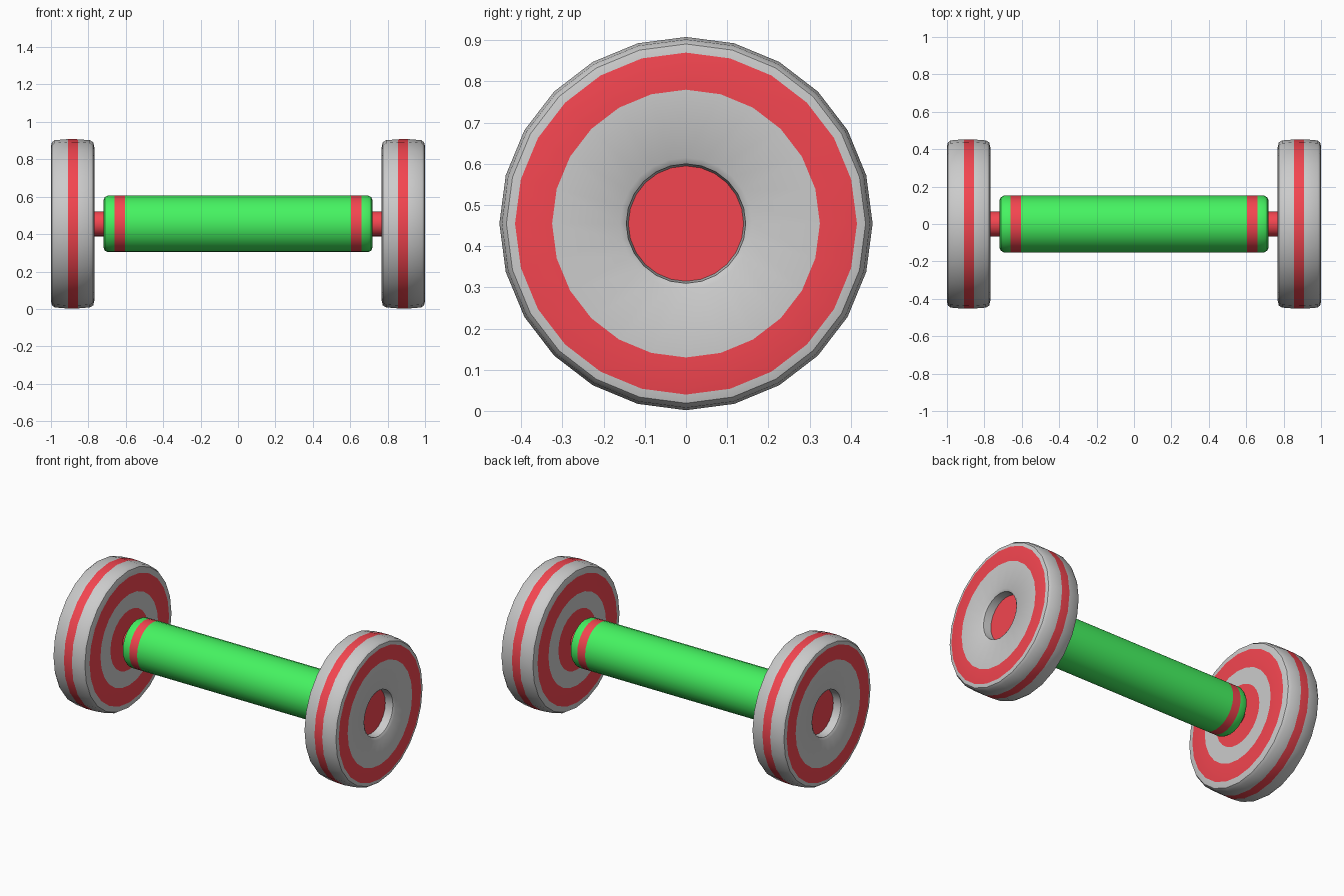
import bpy, bmesh, math

if "Cube" in bpy.data.objects:
    bpy.data.objects.remove(bpy.data.objects["Cube"])

SIDES = 24
AXIS_Z = 0.455


def material(name, rgb):
    m = bpy.data.materials.new(name)
    m.diffuse_color = (*rgb, 1)
    m.use_nodes = True
    m.node_tree.nodes["Principled BSDF"].inputs["Base Color"].default_value = m.diffuse_color
    return m


MATS = [material("grey", (0.8, 0.8, 0.8)),
        material("red", (0.9, 0.06, 0.08)),
        material("green", (0.06, 0.9, 0.12))]
GREY, RED, GREEN = range(3)


def lathe(name, profile, colours, side=1):
    """Revolve (x, radius) points about the x axis; one colour per segment."""
    bm = bmesh.new()
    rings = []
    for x, r in profile:
        if r == 0:
            rings.append([bm.verts.new((x * side, 0, AXIS_Z))] * SIDES)
        else:
            rings.append([bm.verts.new((x * side,
                                        r * math.sin(2 * math.pi * i / SIDES),
                                        AXIS_Z + r * math.cos(2 * math.pi * i / SIDES)))
                          for i in range(SIDES)])
    for a, b, c in zip(rings, rings[1:], colours):
        for i in range(SIDES):
            j = (i + 1) % SIDES
            corners = list(dict.fromkeys([a[i], a[j], b[j], b[i]]))
            bm.faces.new(corners).material_index = c
    bmesh.ops.recalc_face_normals(bm, faces=bm.faces)
    mesh = bpy.data.meshes.new(name)
    bm.to_mesh(mesh)
    bm.free()
    for m in MATS:
        mesh.materials.append(m)
    obj = bpy.data.objects.new(name, mesh)
    bpy.context.collection.objects.link(obj)
    bpy.ops.object.select_all(action='DESELECT')
    obj.select_set(True)
    bpy.context.view_layer.objects.active = obj
    bpy.ops.object.shade_smooth_by_angle(angle=math.radians(35))
    return obj


# Weight discs: recessed red hub, ringed faces, rounded rim with red stripe
disc = [(0.94, 0), (0.94, 0.14), (0.99, 0.145), (1.0, 0.16), (1.0, 0.325),
        (1.0, 0.415), (0.995, 0.436), (0.98, 0.447), (0.91, 0.453),
        (0.855, 0.452), (0.792, 0.447), (0.774, 0.436), (0.766, 0.40),
        (0.766, 0.29), (0.766, 0.19), (0.766, 0)]
disc_colours = [RED, GREY, GREY, GREY, RED, GREY, GREY, GREY,
                RED, GREY, GREY, GREY, RED, GREY, RED]
for label, side in (("left", -1), ("right", 1)):
    lathe(label + "_weight_disc", disc, disc_colours, side)
    # Short neck between grip and disc
    lathe(label + "_neck", [(0.70, 0), (0.70, 0.067), (0.78, 0.067), (0.78, 0)],
          [RED] * 3, side)

# Grip: rounded green cylinder with a red band near each end
half = [(0.72, 0), (0.72, 0.125), (0.712, 0.143), (0.695, 0.152),
        (0.66, 0.152), (0.605, 0.152)]
half_colours = [GREEN, GREEN, GREEN, GREEN, RED]
grip = [(-x, r) for x, r in half] + half[::-1]
lathe("grip", grip, half_colours + [GREEN] + half_colours[::-1])
